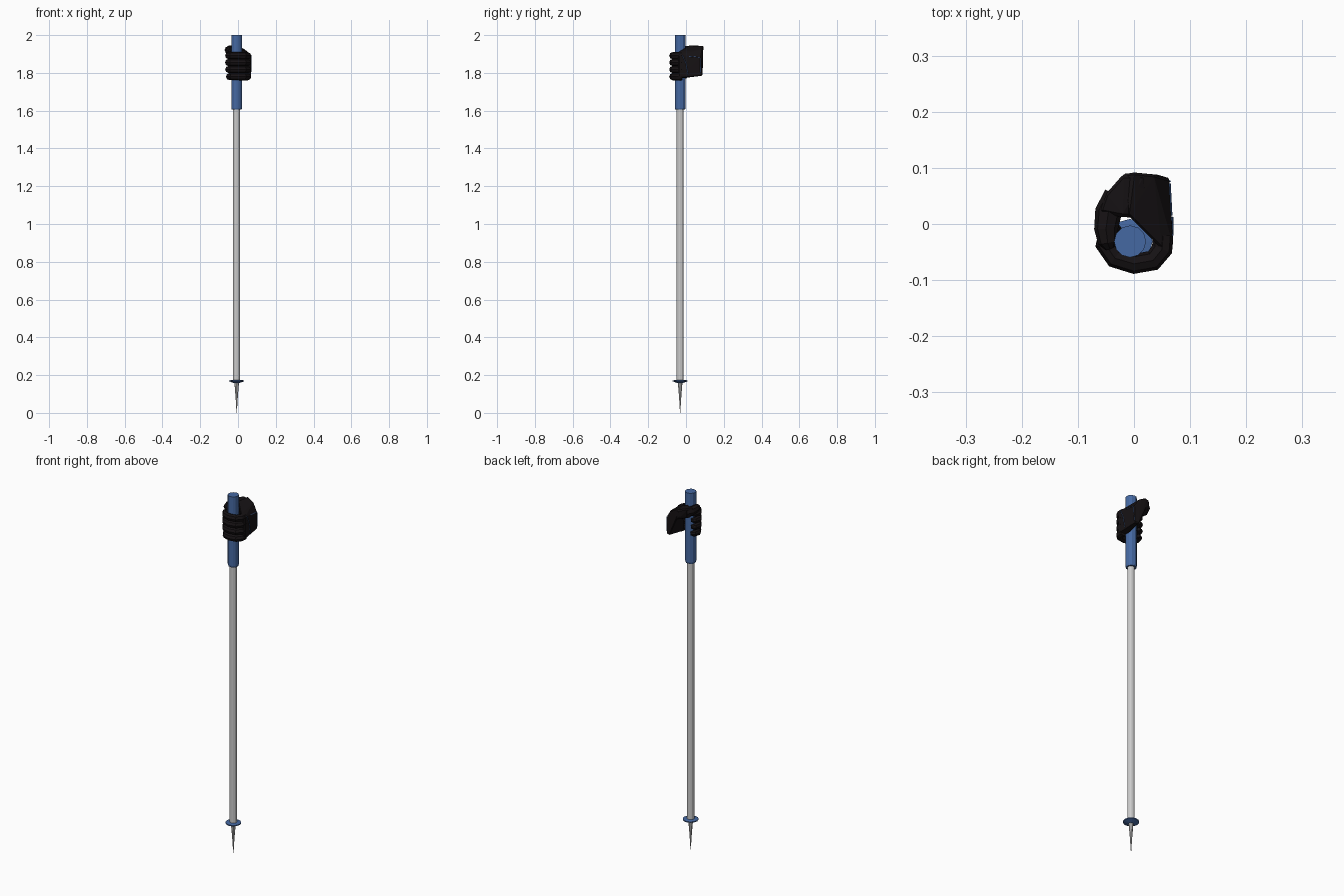
import bpy, bmesh
from math import cos, sin, pi
from mathutils import Vector

if "Cube" in bpy.data.objects:
    bpy.data.objects.remove(bpy.data.objects["Cube"])

PX, PY = -0.007, -0.031   # pole axis


def mat(name, c):
    m = bpy.data.materials.new(name)
    m.diffuse_color = (*c, 1)
    m.use_nodes = True
    m.node_tree.nodes["Principled BSDF"].inputs["Base Color"].default_value = m.diffuse_color
    return m


BLUE = mat("blue", (0.06, 0.14, 0.36))
BLACK = mat("black_glove", (0.008, 0.006, 0.007))


def finish(name, bm, material=None):
    bmesh.ops.recalc_face_normals(bm, faces=bm.faces)
    me = bpy.data.meshes.new(name)
    bm.to_mesh(me)
    bm.free()
    ob = bpy.data.objects.new(name, me)
    bpy.context.collection.objects.link(ob)
    if material:
        me.materials.append(material)
    return ob


def loft(bm, rings):
    vs = [[bm.verts.new(p) for p in r] for r in rings]
    n = len(vs[0])
    for a, b in zip(vs, vs[1:]):
        for i in range(n):
            bm.faces.new((a[i], a[(i + 1) % n], b[(i + 1) % n], b[i]))
    bm.faces.new(vs[0])
    bm.faces.new(vs[-1])


def lathe(name, profile, sides, material=None):
    bm = bmesh.new()
    loft(bm, [[(PX + r * cos(2 * pi * i / sides), PY + r * sin(2 * pi * i / sides), z)
               for i in range(sides)] for r, z in profile])
    return finish(name, bm, material)


def tube(name, path, radii, sides, material, squash=1.0):
    pts = [Vector(p) for p in path]
    bm = bmesh.new()
    rings = []
    for i, p in enumerate(pts):
        t = (pts[min(i + 1, len(pts) - 1)] - pts[max(i - 1, 0)]).normalized()
        s = t.cross(Vector((0, 0, 1)))
        s = s.normalized() if s.length > 0.1 else Vector((1, 0, 0))
        u = s.cross(t)
        rings.append([p + radii[i] * (s * cos(2 * pi * k / sides) + u * squash * sin(2 * pi * k / sides))
                      for k in range(sides)])
    loft(bm, rings)
    return finish(name, bm, material)


def hull(name, pts, material):
    bm = bmesh.new()
    for p in pts:
        bm.verts.new(p)
    r = bmesh.ops.convex_hull(bm, input=bm.verts)
    junk = [v for v in set(r["geom_interior"] + r["geom_unused"]) if isinstance(v, bmesh.types.BMVert)]
    bmesh.ops.delete(bm, geom=junk, context='VERTS')
    ob = finish(name, bm, material)
    b = ob.modifiers.new("soft_edges", 'BEVEL')
    b.width, b.segments = 0.006, 1
    return ob


# Pole
lathe("grip", [(0.026, 1.605), (0.0285, 1.615), (0.0285, 2.0)], 12, BLUE)
lathe("shaft", [(0.0185, 0.165), (0.0185, 1.62)], 12)
lathe("basket", [(0.014, 0.158), (0.04, 0.167), (0.04, 0.172), (0.016, 0.175)], 12, BLUE)
lathe("spike", [(0.013, 0.17), (0.006, 0.085), (0.0008, 0.0)], 8)

# Back of the hand: slanted slab from low right to high left
hull("hand_back", [
    (0.062, 0.082, 1.787), (0.063, 0.080, 1.88), (0.035, 0.088, 1.925), (0.0, 0.092, 1.943),
    (-0.022, 0.088, 1.932), (0.0, 0.09, 1.89), (0.042, 0.088, 1.785),
    (0.070, -0.04, 1.775), (0.070, -0.04, 1.895), (0.050, -0.045, 1.91),
    (0.038, -0.03, 1.77), (0.03, -0.005, 1.775), (0.03, -0.005, 1.92), (-0.01, 0.015, 1.945),
], BLACK)

# Thumb base and thumb
hull("thumb_base", [
    (-0.018, 0.090, 1.942), (0.02, 0.09, 1.935), (0.0, 0.088, 1.885), (-0.022, 0.085, 1.90),
    (-0.05, 0.055, 1.945), (-0.062, 0.02, 1.94), (-0.055, 0.03, 1.89), (-0.02, 0.012, 1.945),
    (0.03, 0.01, 1.92), (-0.025, 0.015, 1.885), (0.03, 0.02, 1.85),
], BLACK)
tube("thumb", [(-0.03, 0.05, 1.918), (-0.046, 0.02, 1.918), (-0.050, -0.01, 1.921),
               (-0.047, -0.033, 1.921), (-0.043, -0.044, 1.919)],
     [0.024, 0.024, 0.021, 0.017, 0.008], 8, BLACK)

# Four fingers wrapped round the grip
for n, (z, k) in enumerate(zip((1.891, 1.855, 1.818, 1.780), (1.0, 1.02, 1.0, 0.9))):
    path = [(0.052, -0.02), (0.050, -0.045), (0.034, -0.065), (0.0, -0.071), (-0.034, -0.061),
            (-0.051, -0.036), (-0.046, -0.012), (-0.030, 0.0)]
    path = [(PX + (x - PX) * (k if x < 0 else 1), y, z) for x, y in path]
    tube(f"finger_{n + 1}", path,
         [0.018, 0.019, 0.0185, 0.018, 0.0175, 0.0175, 0.016, 0.009], 8, BLACK, 1.05)

# Thin piping on the back of the glove
for n, path in enumerate((
        [(0.064, 0.077, 1.80), (0.0645, 0.076, 1.878)],
        [(0.064, 0.072, 1.882), (0.067, 0.015, 1.888)],
        [(0.069, -0.02, 1.895), (0.069, 0.0, 1.85), (0.0685, 0.012, 1.785)])):
    tube(f"piping_{n + 1}", path, [0.0015] * len(path), 4, BLUE)
